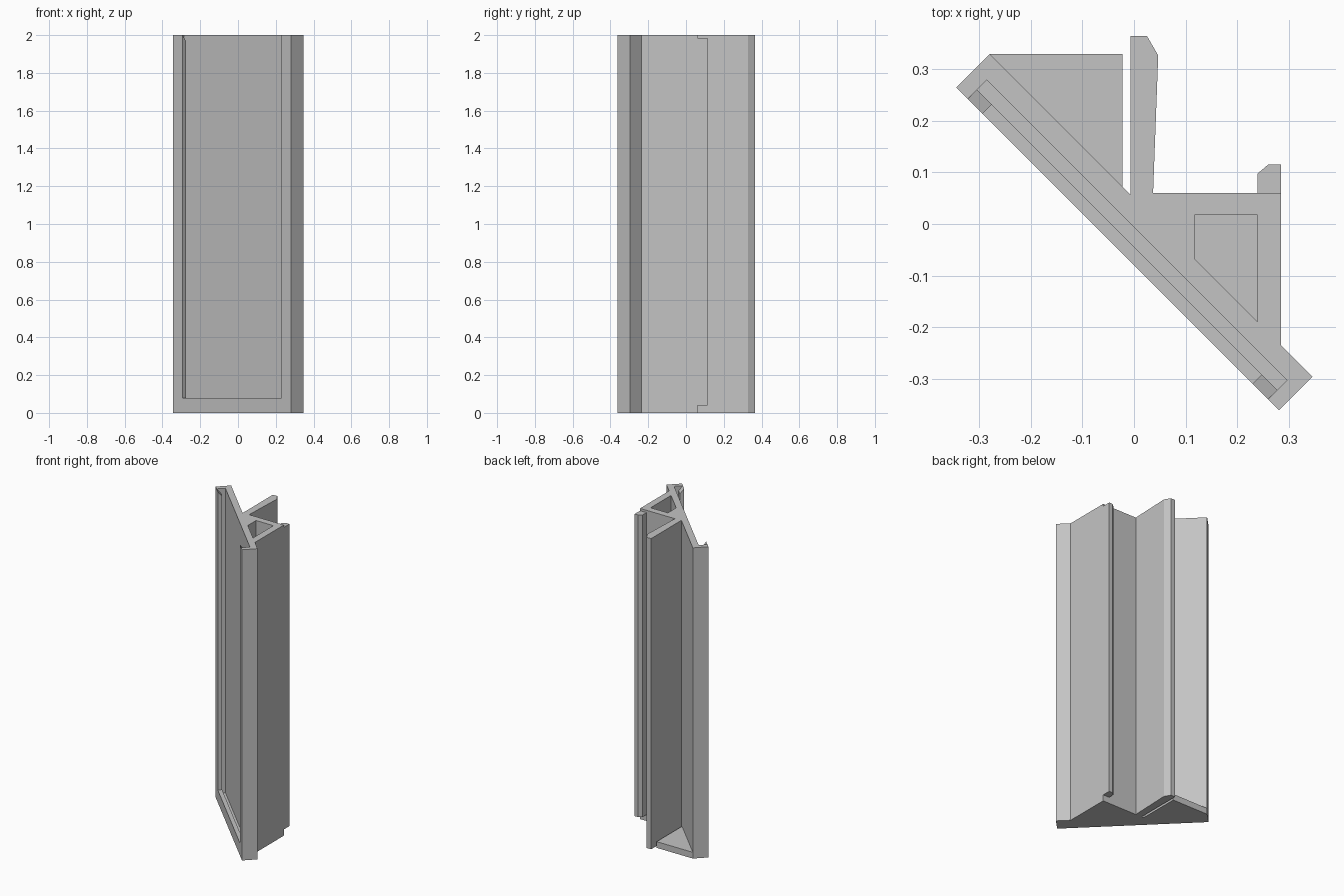
import bpy, bmesh

if "Cube" in bpy.data.objects:
    bpy.data.objects.remove(bpy.data.objects["Cube"])

grey = bpy.data.materials.new("plain grey")
grey.diffuse_color = (0.55, 0.55, 0.55, 1)
grey.use_nodes = True
grey.node_tree.nodes["Principled BSDF"].inputs["Base Color"].default_value = grey.diffuse_color
H = 2.0


def solid(name, lower, upper):
    """Closed solid between two matching loops of 3D points."""
    bm = bmesh.new()
    a = [bm.verts.new(p) for p in lower]
    b = [bm.verts.new(p) for p in upper]
    bm.faces.new(a)
    bm.faces.new(b)
    for i in range(len(a)):
        j = (i + 1) % len(a)
        bm.faces.new((a[i], a[j], b[j], b[i]))
    bmesh.ops.recalc_face_normals(bm, faces=bm.faces)
    me = bpy.data.meshes.new(name)
    bm.to_mesh(me)
    bm.free()
    me.materials.append(grey)
    ob = bpy.data.objects.new(name, me)
    bpy.context.collection.objects.link(ob)
    return ob


def prism(name, pts, z0, z1):
    return solid(name, [(x, y, z0) for x, y in pts], [(x, y, z1) for x, y in pts])


def diag(d, c):
    """Point on the diagonal frame: d = x - y along the slab, c = x + y through it."""
    return ((c + d) / 2, (c - d) / 2)


def slab_box(name, d0, d1, c0, c1, z0, z1):
    return prism(name, [diag(d0, c0), diag(d1, c0), diag(d1, c1), diag(d0, c1)], z0, z1)


def cut(ob, cutter):
    mod = ob.modifiers.new("cut", 'BOOLEAN')
    mod.operation = 'DIFFERENCE'
    mod.solver = 'EXACT'
    mod.object = cutter
    bpy.context.view_layer.objects.active = ob
    bpy.ops.object.modifier_apply(modifier=mod.name)
    bpy.data.objects.remove(cutter)


FRONT, LIP, BACK, REAR = -0.08, -0.044, -0.006, 0.05   # depths through the slab
D0, D1 = -0.61, 0.643                                  # slab ends
G0, G1 = -0.565, 0.60                                  # groove ends
O0, O1 = -0.508, 0.54                                  # front opening ends

# diagonal slab, rear fin and hollow block in one extruded profile
body = prism("holder_body", [
    diag(D0, FRONT), diag(D1, FRONT), diag(D1, REAR),
    (0.285, -0.235), (0.285, 0.06), (0.037, 0.06),
    (0.047, 0.327), (0.025, 0.365), (-0.007, 0.365), (-0.007, 0.057),
    diag(D0, REAR)], 0, H)

# panel groove, its front opening, and the hollow in the block
cut(body, slab_box("groove_cutter", G0, G1, LIP, BACK, 0.04, H + 0.1))
cut(body, slab_box("opening_cutter", O0, O1, FRONT - 0.05, LIP + 0.01, 0.08, H + 0.1))
cut(body, prism("hollow_cutter", [(0.117, 0.017), (0.24, 0.017), (0.24, -0.19),
                                  (0.117, -0.067)], 0.04, H + 0.1))

# sloped lead-in on top of both lips
section = [(FRONT, H), (LIP + 0.004, 1.966), (LIP + 0.004, H + 0.05), (FRONT, H + 0.05)]
cut(body, solid("lead_in_cutter",
                [(*diag(G0, c), z) for c, z in section],
                [(*diag(G1, c), z) for c, z in section]))

# triangular foot plate behind the slab
prism("foot_plate", [(-0.28, 0.33), (-0.022, 0.33), (-0.022, 0.072)], 0, 0.04)

# clip ridge along the block
prism("clip_ridge", [(0.24, 0.06), (0.24, 0.098), (0.26, 0.115), (0.285, 0.115),
                     (0.285, 0.06)], 0.04, 1.985)
